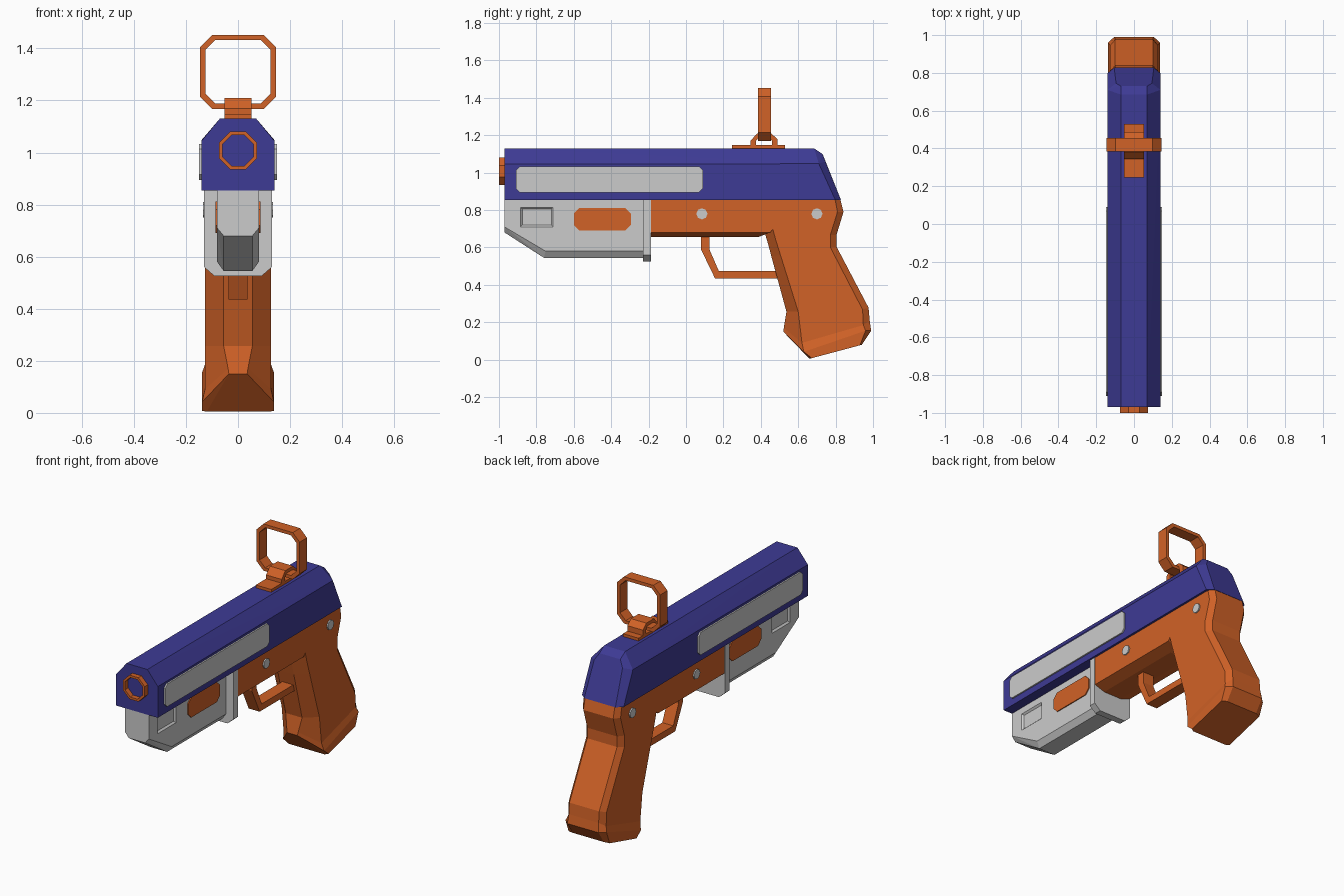
import bpy
import bmesh
import math
from mathutils import Matrix

if "Cube" in bpy.data.objects:
    bpy.data.objects.remove(bpy.data.objects["Cube"])


def material(name, rgb):
    m = bpy.data.materials.new(name)
    m.use_nodes = True
    m.diffuse_color = (*rgb, 1)
    m.node_tree.nodes["Principled BSDF"].inputs["Base Color"].default_value = (*rgb, 1)
    return m


ORANGE = material("orange", (0.64, 0.122, 0.02))
BLUE = material("blue", (0.048, 0.043, 0.30))
GREY = material("light_grey", (0.60, 0.60, 0.60))


def finish(name, bm, mat):
    bmesh.ops.recalc_face_normals(bm, faces=bm.faces)
    mesh = bpy.data.meshes.new(name)
    bm.to_mesh(mesh)
    bm.free()
    mesh.materials.append(mat)
    obj = bpy.data.objects.new(name, mesh)
    bpy.context.collection.objects.link(obj)
    return obj


def hull(name, points, mat, mirror=True):
    """Convex solid around points, mirrored across x = 0."""
    bm = bmesh.new()
    for x, y, z in points:
        bm.verts.new((x, y, z))
        if mirror:
            bm.verts.new((-x, y, z))
    out = bmesh.ops.convex_hull(bm, input=bm.verts)
    loose = {v for v in out["geom_interior"] if isinstance(v, bmesh.types.BMVert)}
    bmesh.ops.delete(bm, geom=list(loose), context="VERTS")
    bmesh.ops.dissolve_limit(bm, angle_limit=0.01, verts=bm.verts, edges=bm.edges)
    return finish(name, bm, mat)


def extrude_yz(name, profile, x0, x1, mat):
    """Side profile extruded across x."""
    bm = bmesh.new()
    face = bm.faces.new([bm.verts.new((x0, y, z)) for y, z in profile])
    new = bmesh.ops.extrude_face_region(bm, geom=[face])["geom"]
    moved = [v for v in new if isinstance(v, bmesh.types.BMVert)]
    bmesh.ops.translate(bm, verts=moved, vec=(x1 - x0, 0, 0))
    return finish(name, bm, mat)


def ring_xz(name, outer, inner, y0, y1, mat):
    """Closed frame between two outlines, extruded along y."""
    bm = bmesh.new()
    loops = [[bm.verts.new((x, y, z)) for x, z in loop]
             for loop, y in ((outer, y0), (outer, y1), (inner, y1), (inner, y0))]
    n = len(outer)
    for k in range(4):
        a, b = loops[k], loops[(k + 1) % 4]
        for i in range(n):
            j = (i + 1) % n
            bm.faces.new((a[i], a[j], b[j], b[i]))
    return finish(name, bm, mat)


def cut_rect(a0, a1, b0, b1, c):
    """Rectangle outline with chamfered corners."""
    return [(a0 + c, b0), (a1 - c, b0), (a1, b0 + c), (a1, b1 - c),
            (a1 - c, b1), (a0 + c, b1), (a0, b1 - c), (a0, b0 + c)]


def octagon(r, cz):
    return [(r * math.cos(math.radians(45 * i + 22.5)),
             cz + r * math.sin(math.radians(45 * i + 22.5))) for i in range(8)]


# Upper slide with chamfered top and sloped rear
hull("slide", [
    (.14, -.97, .855), (.14, -.97, 1.045), (.07, -.97, 1.13),
    (.07, .685, 1.13), (.14, .71, 1.048), (.07, .73, 1.10),
    (.095, .745, 1.06), (.14, .798, .855), (.105, .828, .855)], BLUE)

# Muzzle ring
ring_xz("muzzle_ring", octagon(.079, 1.008), octagon(.064, 1.008), -1.0, -.96, ORANGE)

# Grey housing under the slide
housing = hull("front_housing", [
    (.08, -.97, .856), (.08, -.97, .71), (.055, -.97, .68),
    (.08, -.75, .58), (.055, -.76, .545),
    (.08, -.2, .58), (.055, -.2, .545), (.08, -.2, .856)], GREY)

# Shallow sloped pockets in both sides of the housing
for s in (1, -1):
    pts = []
    for x, d in ((.09, -.01), (.07, .01)):
        pts += [(s * x, y, z) for y in (-.885 + d, -.71 - d) for z in (.71 + d, .815 - d)]
    cutter = hull("pocket_cutter", pts, GREY, mirror=False)
    cutter.hide_render = True
    mod = housing.modifiers.new("pocket", "BOOLEAN")
    mod.operation = "DIFFERENCE"
    mod.solver = "EXACT"
    mod.object = cutter
    bpy.ops.object.select_all(action="DESELECT")
    housing.select_set(True)
    bpy.context.view_layer.objects.active = housing
    bpy.ops.object.modifier_apply(modifier=mod.name)
    bpy.data.objects.remove(cutter)

# Rib between housing and frame
hull("housing_rib", [(x, y, z) for y in (-.23, -.188)
                     for x, z in ((.13, .854), (.13, .56), (.09, .525))], GREY)

# Frame above the trigger
hull("frame", [(x, y, z) for x, z, end in ((.127, .855, .6), (.127, .68, .45), (.06, .657, .39))
               for y in (-.19, end)], ORANGE)

# Grip lofted through eight-sided stations:
# half widths (front, side, back), then front, side-front, side-back, back (y, z)
STATIONS = [
    ((.055, .127, .1), (.39, .855), (.44, .855), (.797, .855), (.826, .855)),
    ((.055, .127, .1), (.40, .75), (.45, .75), (.81, .79), (.842, .79)),
    ((.055, .127, .1), (.44, .615), (.48, .64), (.772, .668), (.805, .668)),
    ((.055, .127, .1), (.457, .55), (.505, .56), (.772, .60), (.805, .604)),
    ((.055, .127, .1), (.537, .257), (.60, .257), (.944, .268), (.976, .278)),
    ((.038, .127, .1), (.523, .17), (.62, .09), (.948, .185), (.982, .21)),
    ((.035, .138, .105), (.52, .15), (.63, .042), (.96, .155), (.99, .155)),
    ((.12, .138, .105), (.66, .005), (.672, .008), (.93, .077), (.94, .08)),
]
bm = bmesh.new()
rings = []
for (wf, w, wb), f, sf, sb, b in STATIONS:
    half = [(wf, *f), (w, *sf), (w, *sb), (wb, *b)]
    rings.append([bm.verts.new(p) for p in half]
                 + [bm.verts.new((-x, y, z)) for x, y, z in reversed(half)])
for a, b in zip(rings, rings[1:]):
    for i in range(8):
        j = (i + 1) % 8
        bm.faces.new((a[i], a[j], b[j], b[i]))
bm.faces.new(rings[0])
bm.faces.new(rings[-1])
finish("grip", bm, ORANGE)

# Trigger guard
extrude_yz("trigger_guard", [
    (.08, .67), (.08, .59), (.155, .435), (.51, .435), (.51, .475),
    (.175, .475), (.125, .59), (.125, .67)], -.037, .037, ORANGE)

# Side panels, windows and pins
for s, side in ((1, "left"), (-1, "right")):
    extrude_yz("slide_panel_" + side, cut_rect(-.91, .09, .895, 1.033, .02),
               s * .13, s * .149, GREY)
    extrude_yz("housing_window_" + side, cut_rect(-.60, -.295, .69, .812, .03),
               s * .076, s * .086, ORANGE)
    for label, y in (("front", .085), ("rear", .70)):
        bm = bmesh.new()
        place = Matrix.Translation((s * .125, y, .78)) @ Matrix.Rotation(math.pi / 2, 4, "Y")
        bmesh.ops.create_cone(bm, cap_ends=True, segments=8, radius1=.03, radius2=.03,
                              depth=.02, matrix=place)
        finish(label + "_pin_" + side, bm, GREY)

# Sight: base plate, clamp arch and octagonal ring
extrude_yz("sight_base", [(.245, 1.125), (.53, 1.125), (.53, 1.147), (.245, 1.147)],
           -.052, .052, ORANGE)
extrude_yz("sight_clamp", [
    (.345, 1.14), (.345, 1.17), (.38, 1.21), (.455, 1.21), (.488, 1.18), (.488, 1.14),
    (.46, 1.14), (.46, 1.17), (.445, 1.19), (.39, 1.19), (.375, 1.17), (.375, 1.14)],
    -.052, .052, ORANGE)
ring_xz("sight_ring", cut_rect(-.145, .145, 1.168, 1.452, .046),
        cut_rect(-.125, .125, 1.188, 1.432, .038), .385, .455, ORANGE)
